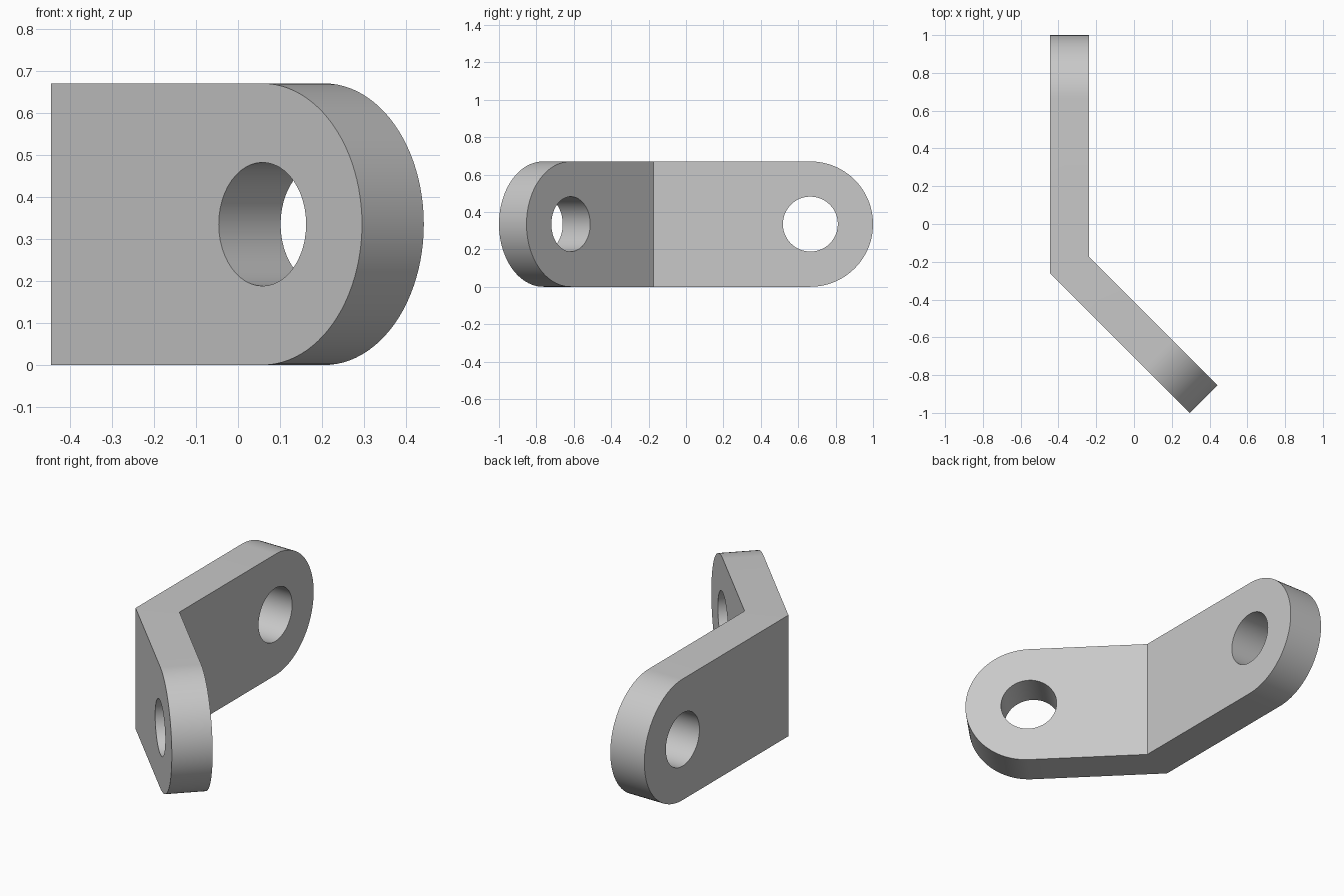
import bpy, bmesh
from math import sin, cos, pi, tan, radians
from mathutils import Vector

cube = bpy.data.objects.get("Cube")
if cube:
    bpy.data.objects.remove(cube, do_unlink=True)

RADIUS = 0.335            # rounded end, half the plate height
HOLE = 0.147              # bolt hole radius
THICK = 0.208
CORNER = Vector((-0.445, -0.26, 0))   # outer corner of the bend
SEGS = 48
MITRE = tan(radians(22.5))


def loop_edges(bm, points):
    verts = [bm.verts.new(p) for p in points]
    edges = [bm.edges.new((a, b)) for a, b in zip(verts, verts[1:] + verts[:1])]
    return verts, edges


def add_arm(bm, along, inward, length):
    """Plate with a mitred start, a round end and a through hole."""
    centre = length - RADIUS
    sides = []
    for depth in (0, THICK):
        def place(s, z):
            return CORNER + along * s + inward * depth + Vector((0, 0, z))
        start = depth * MITRE
        arc = [pi * i / SEGS - pi / 2 for i in range(SEGS + 1)]
        outline = [place(start, 0)]
        outline += [place(centre + RADIUS * cos(a), RADIUS + RADIUS * sin(a)) for a in arc]
        outline.append(place(start, 2 * RADIUS))
        ring = [2 * pi * i / SEGS for i in range(SEGS)]
        hole = [place(centre + HOLE * cos(a), RADIUS + HOLE * sin(a)) for a in ring]
        outer, outer_edges = loop_edges(bm, outline)
        inner, inner_edges = loop_edges(bm, hole)
        bmesh.ops.triangle_fill(bm, use_beauty=True, use_dissolve=False,
                                edges=outer_edges + inner_edges, normal=inward)
        sides.append((outer, inner))
    (outer_a, hole_a), (outer_b, hole_b) = sides
    # Rim, left open at the mitre
    for i in range(len(outer_a) - 1):
        bm.faces.new((outer_a[i], outer_a[i + 1], outer_b[i + 1], outer_b[i]))
    # Hole wall
    for i in range(SEGS):
        j = (i + 1) % SEGS
        bm.faces.new((hole_a[i], hole_a[j], hole_b[j], hole_b[i]))


# Bent bracket: a long straight arm and a shorter arm turned 45 degrees
bm = bmesh.new()
add_arm(bm, Vector((0, 1, 0)), Vector((1, 0, 0)), 1.26)
add_arm(bm, Vector((1, -1, 0)).normalized(), Vector((1, 1, 0)).normalized(), 1.0465)

# Join the arms at the bend and clear the seam on the flat edges
bmesh.ops.remove_doubles(bm, verts=bm.verts[:], dist=0.0005)
loose = [e for e in bm.edges if not e.link_faces]
bmesh.ops.delete(bm, geom=loose, context='EDGES')
bmesh.ops.recalc_face_normals(bm, faces=bm.faces[:])
seam = [e for e in bm.edges if len(e.link_faces) == 2
        and all(abs(f.normal.z) > 0.9999 for f in e.link_faces)]
bmesh.ops.dissolve_edges(bm, edges=seam, use_verts=False)

mesh = bpy.data.meshes.new("bent_bracket")
bm.to_mesh(mesh)
bm.free()
bracket = bpy.data.objects.new("bent_bracket", mesh)
bpy.context.collection.objects.link(bracket)

# Plain grey metal
grey = bpy.data.materials.new("light_grey")
grey.use_nodes = True
colour = (0.58, 0.58, 0.58, 1)
grey.diffuse_color = colour
grey.node_tree.nodes["Principled BSDF"].inputs["Base Color"].default_value = colour
mesh.materials.append(grey)

bpy.ops.object.select_all(action='DESELECT')
bracket.select_set(True)
bpy.context.view_layer.objects.active = bracket
bpy.ops.object.shade_smooth_by_angle(angle=radians(30))
